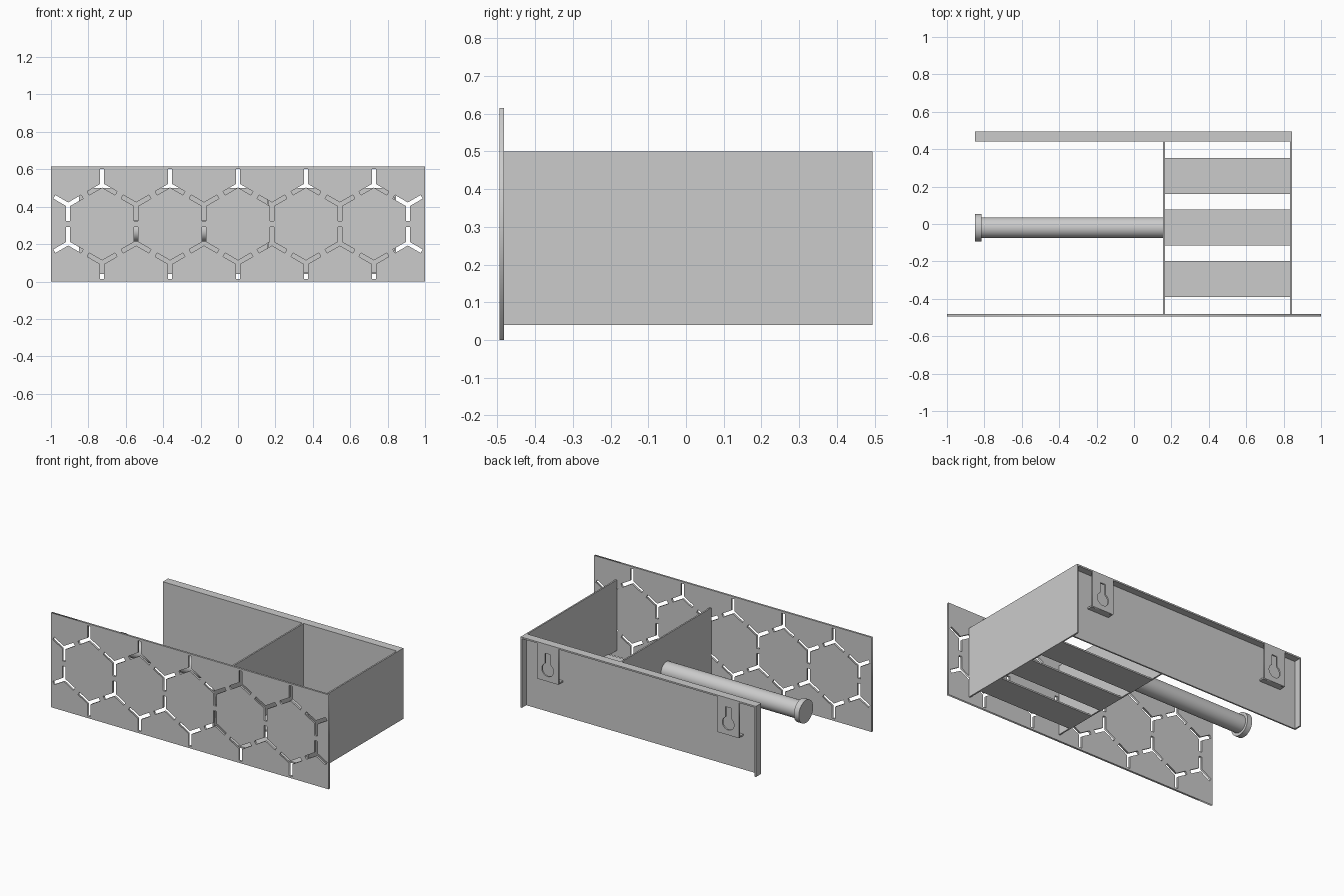
import bpy
from math import cos, sin, pi, radians

if "Cube" in bpy.data.objects:
    bpy.data.objects.remove(bpy.data.objects["Cube"])

T = 0.01  # sheet thickness


def link(name, mesh):
    ob = bpy.data.objects.new(name, mesh)
    bpy.context.scene.collection.objects.link(ob)
    return ob


def box(name, x, y, z):
    """Axis-aligned box from (min, max) pairs."""
    v = [(a, b, c) for a in x for b in y for c in z]
    f = [(0, 1, 3, 2), (4, 6, 7, 5), (0, 4, 5, 1), (2, 3, 7, 6), (0, 2, 6, 4), (1, 5, 7, 3)]
    me = bpy.data.meshes.new(name)
    me.from_pydata(v, [], f)
    return link(name, me)


def sheet(name, loops, y0, y1):
    """Flat sheet in the XZ plane; the first loop is the outline, the rest are holes."""
    cu = bpy.data.curves.new(name, 'CURVE')
    cu.dimensions = '2D'
    cu.fill_mode = 'BOTH'
    cu.extrude = (y1 - y0) / 2
    for pts in loops:
        sp = cu.splines.new('POLY')
        sp.points.add(len(pts) - 1)
        for p, (x, z) in zip(sp.points, pts):
            p.co = (x, z, 0, 1)
        sp.use_cyclic_u = True
    tmp = link(name + "_curve", cu)
    bpy.context.view_layer.update()
    me = bpy.data.meshes.new_from_object(tmp.evaluated_get(bpy.context.evaluated_depsgraph_get()))
    bpy.data.objects.remove(tmp)
    ob = link(name, me)
    ob.rotation_euler.x = pi / 2
    ob.location.y = (y0 + y1) / 2
    return ob


def rect(x0, x1, z0, z1):
    return [(x0, z0), (x1, z0), (x1, z1), (x0, z1)]


def y_slot(cx, cz, up, length=0.086, w=0.011):
    """Three-armed slot, one arm straight up or down."""
    pts = []
    for k in range(3):
        a = (pi / 2 if up else -pi / 2) + k * 2 * pi / 3
        dx, dz = cos(a), sin(a)
        pts += [(cx + dx * length + dz * w, cz + dz * length - dx * w),
                (cx + dx * length - dz * w, cz + dz * length + dx * w)]
        b = a + pi / 3  # inner corner between two arms
        r = w / sin(pi / 3)
        pts.append((cx + cos(b) * r, cz + sin(b) * r))
    return pts


def keyhole(cx, cz=0.335, r=0.042, hw=0.019, top=0.44):
    """Round hole with a narrow slot rising from it."""
    a0, a1 = radians(117), radians(423)
    arc = [(cx + r * cos(a0 + (a1 - a0) * i / 24), cz + r * sin(a0 + (a1 - a0) * i / 24))
           for i in range(25)]
    return arc + [(cx + hw, top), (cx - hw, top)]


def rod(name, x0, x1, r, y=-0.02, z=0.27):
    bpy.ops.mesh.primitive_cylinder_add(vertices=64, radius=r, depth=x1 - x0,
                                        location=((x0 + x1) / 2, y, z), rotation=(0, pi / 2, 0))
    ob = bpy.context.object
    ob.name = name
    bpy.ops.object.shade_smooth_by_angle(angle=radians(30))


# Front panel with honeycomb slots
mid, step = 0.3075, 0.1816
slots = []
for i in range(-5, 6):
    off, flip = (0.1025, True) if i % 2 else (0.2075, False)
    for s in (1, -1):
        slots.append(y_slot(i * step, mid + s * off, (s < 0) if flip else (s > 0)))
sheet("front_panel", [rect(-1, 1, 0, 0.615)] + slots, -0.495, -0.482)

# Compartment walls
box("right_wall", (0.835, 0.845), (-0.482, 0.495), (0.04, 0.5))
box("divider_wall", (0.155, 0.165), (-0.482, 0.44), (0.04, 0.5))

# Floor slats
for i, y in enumerate((-0.39, -0.115, 0.16)):
    box(f"floor_slat_{i + 1}", (0.165, 0.835), (y, y + 0.193), (0.04, 0.04 + T))

# Back channel: web, top flange, left flange
box("back_web", (-0.85, 0.835), (0.44, 0.45), (0.04, 0.5))
box("back_top_flange", (-0.85, 0.835), (0.45, 0.495), (0.49, 0.5))
box("back_left_flange", (-0.85, -0.84), (0.45, 0.495), (0.04, 0.49))

# Keyhole hanging brackets
for side, cx in (("left", -0.65), ("right", 0.65)):
    x0, x1 = cx - 0.078, cx + 0.078
    sheet(f"{side}_hanger_plate", [rect(x0, x1, 0.26, 0.49), keyhole(cx)], 0.485, 0.495)
    box(f"{side}_hanger_tab", (x0, x1), (0.45, 0.485), (0.26, 0.27))

# Roll holder rod with end cap
rod("holder_rod", -0.815, 0.155, 0.056)
rod("holder_end_cap", -0.85, -0.815, 0.074)
